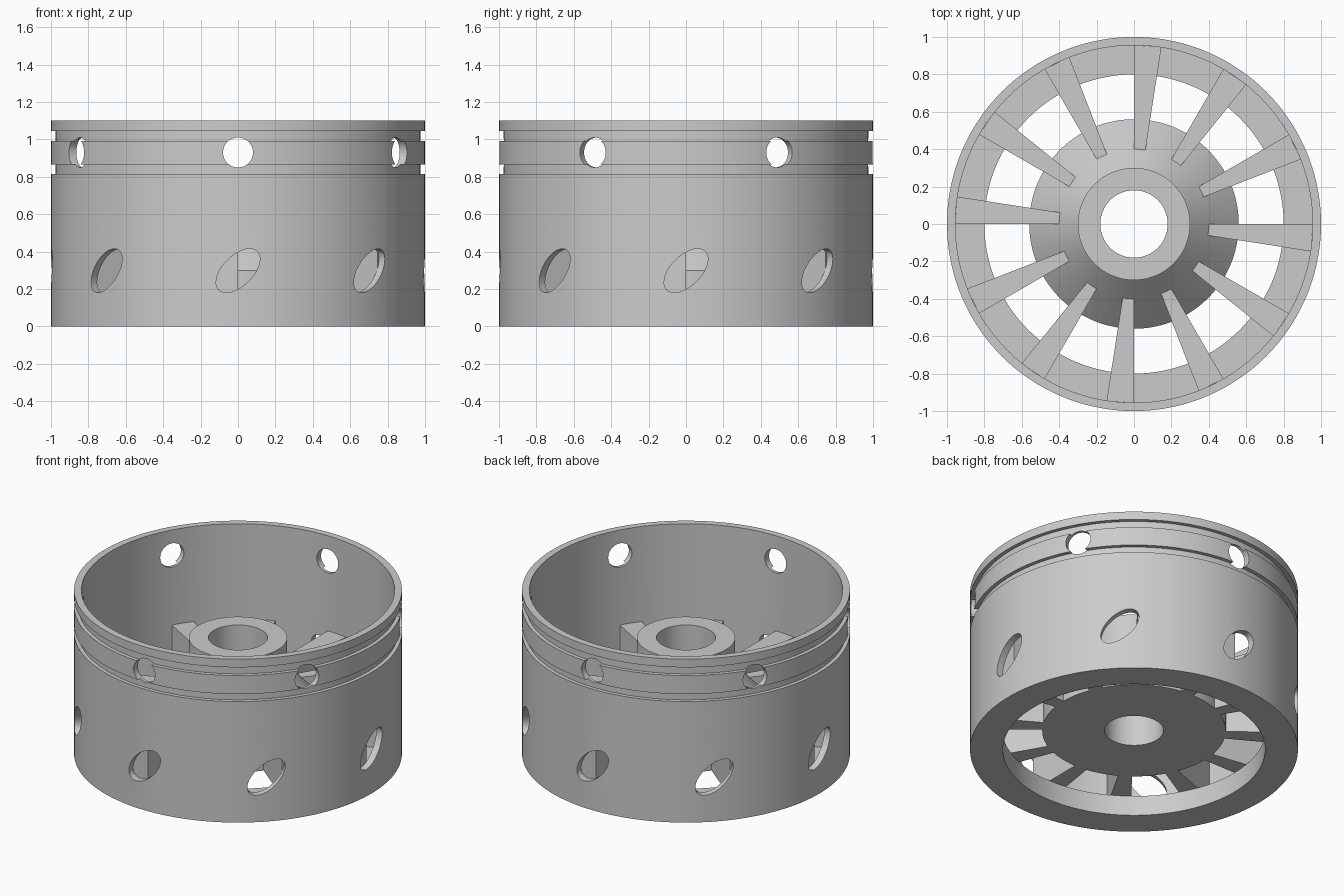
import bpy, bmesh
from math import cos, sin, pi, radians
from mathutils import Matrix

if "Cube" in bpy.data.objects:
    bpy.data.objects.remove(bpy.data.objects["Cube"])

SEG = 144


def finish(bm, name):
    bmesh.ops.recalc_face_normals(bm, faces=bm.faces)
    mesh = bpy.data.meshes.new(name)
    bm.to_mesh(mesh)
    bm.free()
    ob = bpy.data.objects.new(name, mesh)
    bpy.context.collection.objects.link(ob)
    return ob


def smooth(ob):
    bpy.ops.object.select_all(action='DESELECT')
    ob.select_set(True)
    bpy.context.view_layer.objects.active = ob
    bpy.ops.object.shade_smooth_by_angle(angle=radians(30))


def lathe(name, profile):
    """Revolve a closed (radius, z) profile around z."""
    bm = bmesh.new()
    rings = [[bm.verts.new((r * cos(2 * pi * i / SEG), r * sin(2 * pi * i / SEG), z))
              for r, z in profile] for i in range(SEG)]
    n = len(profile)
    for i in range(SEG):
        a, b = rings[i], rings[(i + 1) % SEG]
        for j in range(n):
            k = (j + 1) % n
            bm.faces.new((a[j], b[j], b[k], a[k]))
    return finish(bm, name)


def add_hole(bm, angle, z, major, minor, tilt):
    """Radial elliptical plug crossing only the outer wall."""
    m = (Matrix.Rotation(angle, 4, 'Z') @ Matrix.Translation((0.99, 0, z))
         @ Matrix.Rotation(tilt, 4, 'X') @ Matrix.Rotation(pi / 2, 4, 'Y')
         @ Matrix.Diagonal((major, minor, 1, 1)))
    bmesh.ops.create_cone(bm, cap_ends=True, segments=48, radius1=1, radius2=1,
                          depth=0.24, matrix=m)


# outer barrel with two ring grooves and an inner floor flange
barrel = lathe("barrel", [
    (0.8, 0), (1, 0), (1, 0.815), (0.975, 0.815), (0.975, 0.865), (1, 0.865),
    (1, 0.99), (0.975, 0.99), (0.975, 1.045), (1, 1.045), (1, 1.1),
    (0.955, 1.1), (0.955, 0.135), (0.8, 0.135)])

# six round holes in the upper band, eight slanted oval holes below
bm = bmesh.new()
for k in range(6):
    add_hole(bm, radians(30 + 60 * k), 0.93, 0.08, 0.08, 0)
for k in range(8):
    add_hole(bm, radians(45 * k), 0.298, 0.145, 0.08, radians(135))
cutter = finish(bm, "hole_cutter")
cutter.hide_render = True
mod = barrel.modifiers.new("holes", 'BOOLEAN')
mod.operation = 'DIFFERENCE'
mod.solver = 'EXACT'
mod.object = cutter
bpy.context.view_layer.objects.active = barrel
bpy.ops.object.modifier_apply(modifier=mod.name)
bpy.data.objects.remove(cutter)
smooth(barrel)

# central hub with sloped shoulder and bore
hub = lathe("hub", [(0.18, 0.135), (0.56, 0.135), (0.56, 0.3), (0.3, 0.56),
                    (0.3, 0.78), (0.18, 0.78)])
smooth(hub)

# twelve wedge spokes from hub to barrel
bm = bmesh.new()
for k in range(12):
    a1 = radians(30 * k)
    a0 = a1 - radians(8.8)
    corners = [(0.36, a0), (0.957, a0), (0.957, a1), (0.36, a1)]
    low, top = [[bm.verts.new((r * cos(a), r * sin(a), z)) for r, a in corners]
                for z in (0.135, 0.46)]
    bm.faces.new(low[::-1])
    bm.faces.new(top)
    for j in range(4):
        n = (j + 1) % 4
        bm.faces.new((low[j], low[n], top[n], top[j]))
finish(bm, "spokes")
